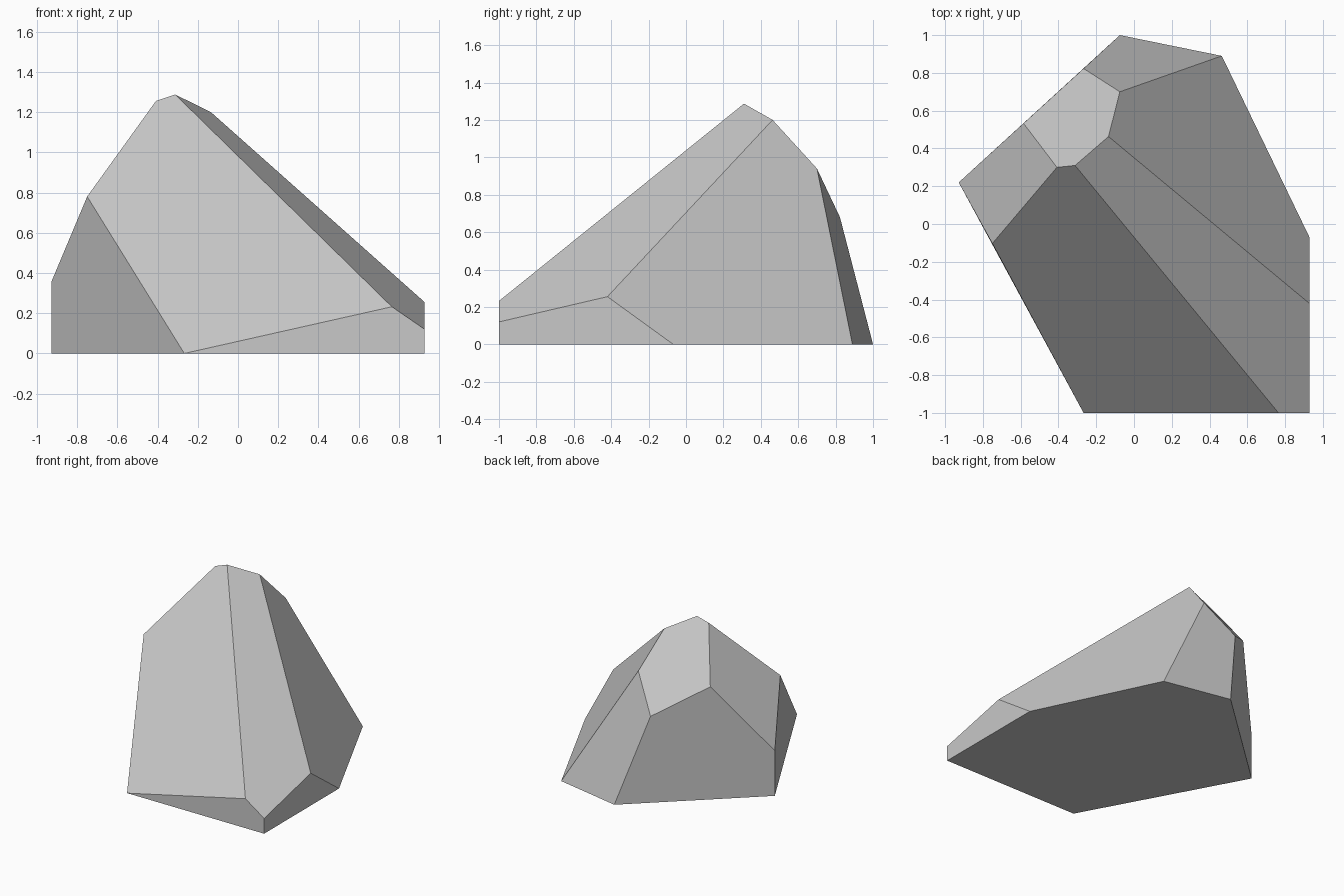
import bpy
import bmesh
import math

# Remove the default cube if present
default_cube = bpy.data.objects.get("Cube")
if default_cube:
    bpy.data.objects.remove(default_cube, do_unlink=True)


def make_material(name, colour):
    material = bpy.data.materials.new(name)
    material.use_nodes = True
    material.diffuse_color = colour
    shader = next(n for n in material.node_tree.nodes if n.type == "BSDF_PRINCIPLED")
    shader.inputs["Base Color"].default_value = colour
    return material


def make_faceted_solid(name, points, material):
    """Wrap the corner points in a convex hull and merge flat areas into single facets."""
    bm = bmesh.new()
    for point in points:
        bm.verts.new(point)
    bmesh.ops.convex_hull(bm, input=bm.verts[:])
    bmesh.ops.dissolve_limit(bm, angle_limit=math.radians(4),
                             verts=bm.verts[:], edges=bm.edges[:])
    bmesh.ops.recalc_face_normals(bm, faces=bm.faces[:])
    mesh = bpy.data.meshes.new(name)
    bm.to_mesh(mesh)
    bm.free()
    mesh.materials.append(material)
    rock = bpy.data.objects.new(name, mesh)
    bpy.context.collection.objects.link(rock)
    return rock


# Footprint on the ground, clockwise from the left-hand corner in plan
footprint = [(-0.928, 0.22), (-0.075, 1), (0.465, 0.89),
             (0.928, -0.068), (0.928, -1), (-0.267, -1)]
base_corners = [(x, y, 0) for x, y in footprint]

# Tops of the upright sides
rim_corners = [
    (-0.928, 0.22, 0.356), (-0.75, -0.103, 0.78),
    (-0.585, 0.533, 0.887), (-0.267, 0.823, 0.68),
    (0.765, -1, 0.232), (0.928, -1, 0.12), (0.928, -0.42, 0.255),
]

# Corners of the small sloping cap and its ridge
cap_corners = [
    (-0.312, 0.31, 1.287), (-0.408, 0.3, 1.255),
    (-0.135, 0.463, 1.2), (-0.075, 0.7, 0.94),
]

stone_grey = make_material("stone grey", (0.58, 0.58, 0.58, 1))
make_faceted_solid("rock", base_corners + rim_corners + cap_corners, stone_grey)
